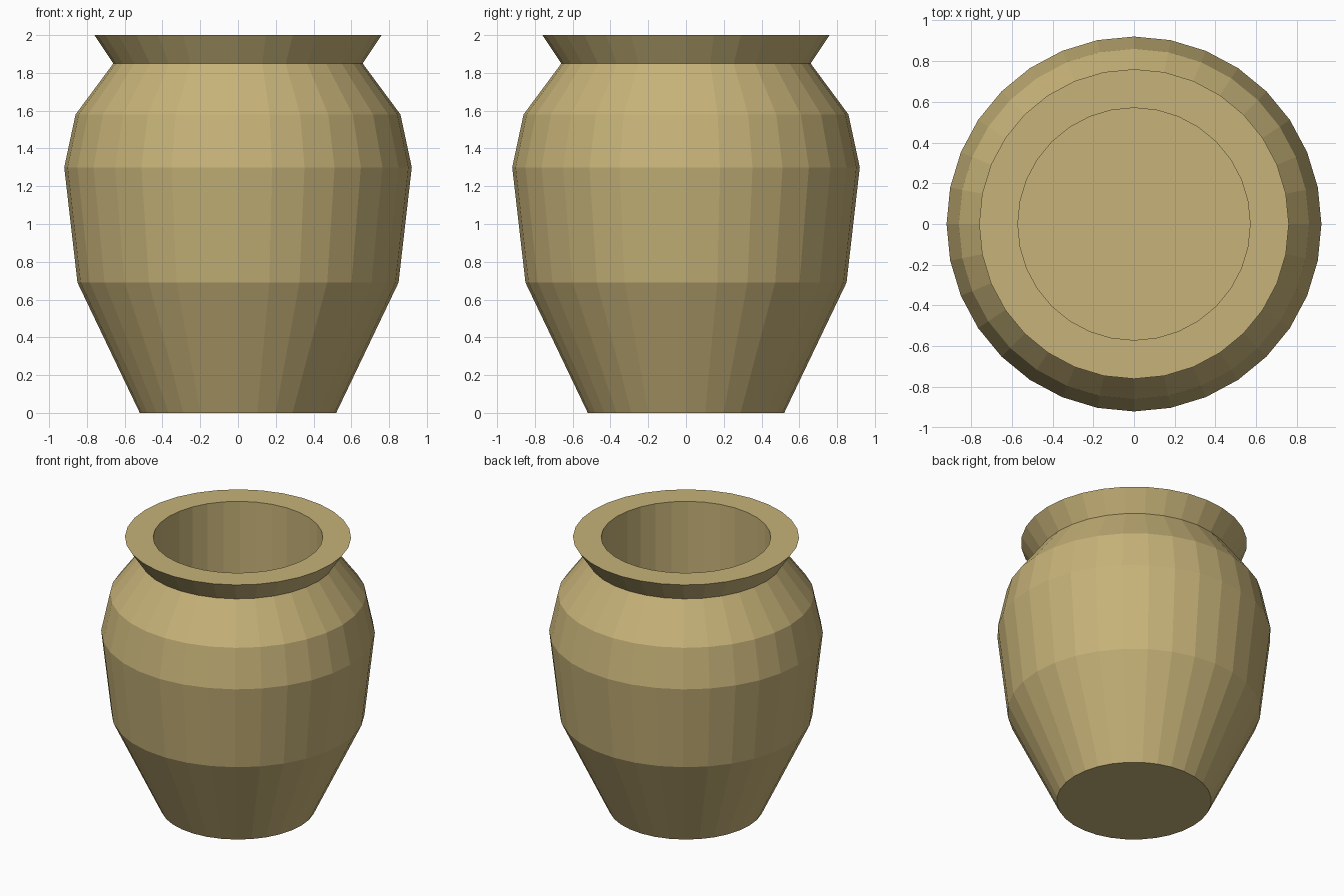
import bpy, bmesh, math

if "Cube" in bpy.data.objects:
    bpy.data.objects.remove(bpy.data.objects["Cube"])

SIDES = 32
# Outer wall from the base up, over the flared rim, then down the bore
PROFILE = [(0.52, 0), (0.85, 0.69), (0.92, 1.30), (0.86, 1.58), (0.66, 1.85),
           (0.76, 2.0), (0.57, 2.0), (0.57, 0.25)]


def lathe(name, profile, sides):
    bm = bmesh.new()
    rings = [[bm.verts.new((r * math.cos(i * math.tau / sides),
                            r * math.sin(i * math.tau / sides), z))
              for i in range(sides)] for r, z in profile]
    for low, high in zip(rings, rings[1:]):
        for i in range(sides):
            j = (i + 1) % sides
            bm.faces.new((low[i], low[j], high[j], high[i]))
    bm.faces.new(rings[0][::-1])   # underside
    bm.faces.new(rings[-1])        # inner floor
    bmesh.ops.recalc_face_normals(bm, faces=bm.faces)
    mesh = bpy.data.meshes.new(name)
    bm.to_mesh(mesh)
    bm.free()
    obj = bpy.data.objects.new(name, mesh)
    bpy.context.collection.objects.link(obj)
    return obj


# Clay pot, flat shaded
pot = lathe("clay_pot", PROFILE, SIDES)
clay = bpy.data.materials.new("clay")
clay.diffuse_color = (0.57, 0.45, 0.19, 1)
clay.use_nodes = True
clay.node_tree.nodes["Principled BSDF"].inputs["Base Color"].default_value = clay.diffuse_color
pot.data.materials.append(clay)
